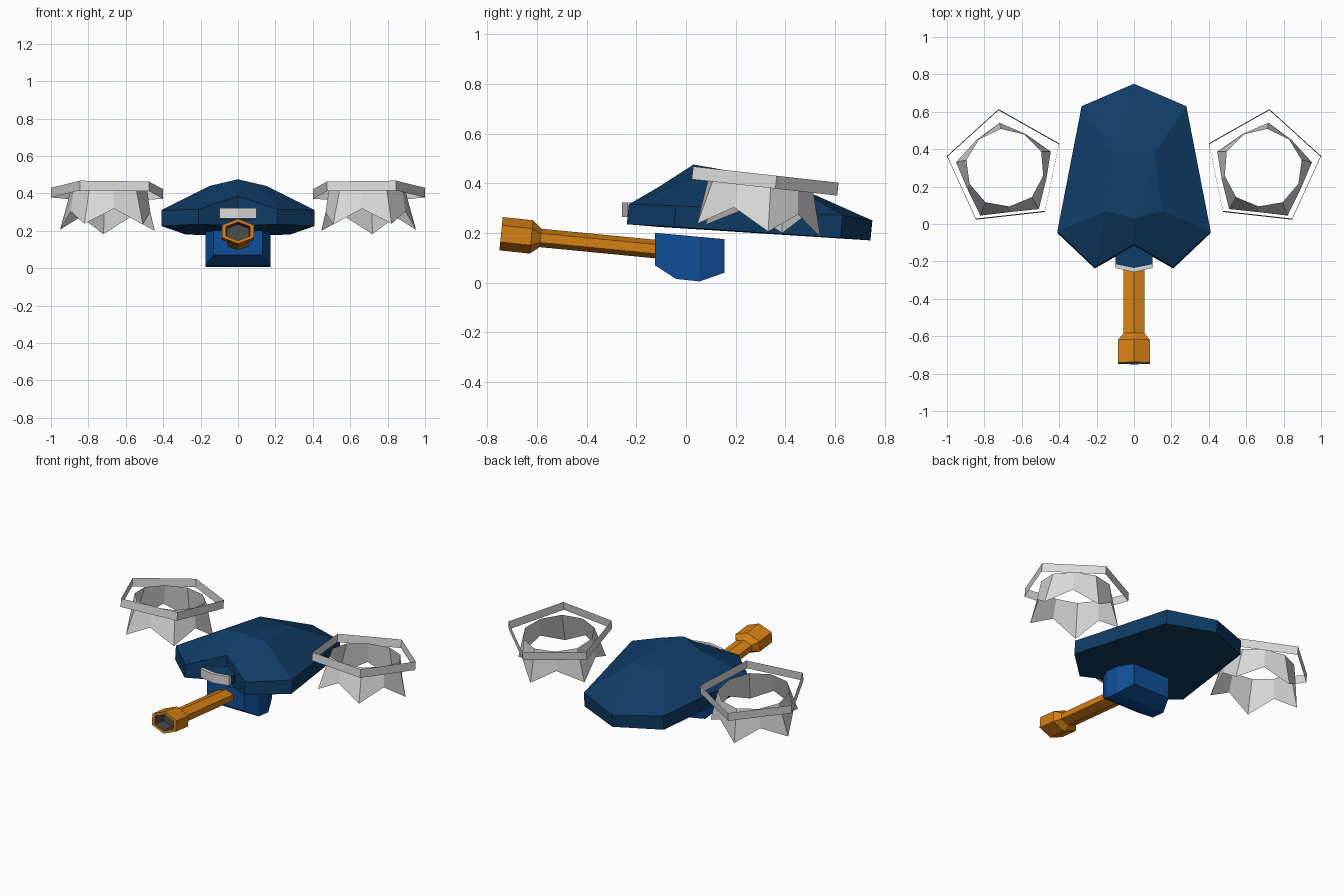
import bpy, bmesh, math
from mathutils import Matrix, Vector

if "Cube" in bpy.data.objects:
    bpy.data.objects.remove(bpy.data.objects["Cube"])


def material(name, color):
    m = bpy.data.materials.new(name)
    m.diffuse_color = (*color, 1)
    m.use_nodes = True
    m.node_tree.nodes["Principled BSDF"].inputs["Base Color"].default_value = m.diffuse_color
    return m


NAVY = material("navy", (0.005, 0.046, 0.135))
BLUE = material("blue", (0.005, 0.08, 0.32))
ORANGE = material("orange", (0.66, 0.215, 0.007))
GREY = material("light grey", (0.70, 0.70, 0.70))
DARK = material("dark grey", (0.07, 0.07, 0.07))


def make(name, verts, faces, mats, mirror=False):
    """Flat-shaded object, optionally mirrored across x = 0."""
    me = bpy.data.meshes.new(name)
    me.from_pydata([tuple(v) for v in verts], [], faces)
    bm = bmesh.new()
    bm.from_mesh(me)
    bmesh.ops.recalc_face_normals(bm, faces=bm.faces)
    bm.to_mesh(me)
    bm.free()
    for m in mats:
        me.materials.append(m)
    ob = bpy.data.objects.new(name, me)
    bpy.context.collection.objects.link(ob)
    if mirror:
        mod = ob.modifiers.new("mirror", 'MIRROR')
        mod.use_clip = True
    return ob


def loft(name, rings, mats, start_cap=True, end_cap=True):
    """Skin closed rings that all have the same number of points."""
    n = len(rings[0])
    verts = [v for r in rings for v in r]
    faces = [(k * n + i, k * n + (i + 1) % n, (k + 1) * n + (i + 1) % n, (k + 1) * n + i)
             for k in range(len(rings) - 1) for i in range(n)]
    if start_cap:
        faces.append(tuple(range(n)))
    if end_cap:
        faces.append(tuple(range(len(verts) - n, len(verts))))
    return make(name, verts, faces, mats)


# Faceted hull: one half, outline from notch round to tail, then roof points
outline = [(0, -0.11, 0.385, 0.225), (0.21, -0.23, 0.315, 0.235), (0.41, -0.04, 0.31, 0.225),
           (0.28, 0.63, 0.27, 0.18), (0, 0.75, 0.25, 0.17)]
verts = [(x, y, t) for x, y, t, b in outline]
verts += [(x, y - 0.008, b) for x, y, t, b in outline]
verts += [(0, 0.03, 0.475), (0.15, 0.07, 0.44), (0.11, 0.38, 0.415), (0, 0.38, 0.415)]
faces = [(i, i + 1, i + 6, i + 5) for i in range(4)]
faces += [(5, 6, 7), (5, 7, 8, 9)]
faces += [(0, 1, 11, 10), (1, 2, 11), (2, 3, 12, 11), (3, 4, 12), (4, 13, 12),
          (10, 11, 12), (10, 12, 13)]
make("hull", verts, faces, [NAVY], mirror=True)


# Nose block in the notch, with a shallow pointed plate on its front
def nose_ring(z, points):
    return [(x, y, z) for x, y in points]


block = [(-0.10, 0.0), (-0.10, -0.215), (0, -0.235), (0.10, -0.215), (0.10, 0.0)]
loft("nose_block", [nose_ring(0.26, block), nose_ring(0.315, block)], [NAVY])
plate = [(-0.10, -0.215), (-0.10, -0.235), (0, -0.258), (0.10, -0.235), (0.10, -0.215), (0, -0.235)]
loft("nose_plate", [nose_ring(0.265, plate), nose_ring(0.322, plate)], [GREY])

# Turret: chamfered block with a rounded belly
sections = [(-0.125, 0.13, 0.07, 0.20), (-0.04, 0.175, 0.015, 0.193),
            (0.055, 0.175, 0.005, 0.184), (0.155, 0.13, 0.04, 0.175)]
loft("turret", [[(-w, y, b), (w, y, b), (w, y, t), (-w, y, t)]
                for y, w, b, t in sections], [BLUE])


# Hexagonal gun barrel with flared, hollow muzzle
def hexagon(y, z, half_w, half_h):
    ring = []
    for i in range(6):
        a = math.radians(90 + 60 * i)
        dz = math.sin(a) * half_h
        ring.append((math.cos(a) * half_w / math.cos(math.radians(30)), y + 0.1 * dz, z + dz))
    return ring


barrel = [(-0.09, 0.132, 0.055, 0.037), (-0.585, 0.180, 0.055, 0.037),
          (-0.622, 0.184, 0.085, 0.067), (-0.744, 0.197, 0.085, 0.067),
          (-0.744, 0.197, 0.065, 0.050), (-0.66, 0.188, 0.060, 0.046)]
gun = loft("gun_barrel", [hexagon(*s) for s in barrel], [ORANGE, DARK])
for p in gun.data.polygons:
    # bore walls and floor are the faces lying inside the muzzle rim
    if p.index >= 24 and p.index != 30:
        p.material_index = 1


# Rotor guards: open pentagon band around a ten-sided skirt with five points
def rotor_ring(side, radii, heights, count):
    tilt = Matrix.Rotation(math.radians(-6.4), 3, 'X')
    centre = Vector((0.689, 0.302, 0.437))
    ring = []
    for i in range(count):
        a = math.radians(11.6) + math.tau * i / count
        r, h = radii[i % len(radii)], heights[i % len(heights)]
        v = centre + tilt @ Vector((r * math.cos(a), r * math.sin(a), h))
        ring.append((v.x * side, v.y, v.z))
    return ring


for side, label in ((1, "right"), (-1, "left")):
    loft(label + "_rotor_band", [rotor_ring(side, [0.316], [0], 5),
                                 rotor_ring(side, [0.316], [-0.052], 5)],
         [GREY], False, False)
    loft(label + "_rotor_skirt", [rotor_ring(side, [0.212, 0.208], [-0.025], 10),
                                  rotor_ring(side, [0.268, 0.225], [-0.227, -0.145], 10)],
         [GREY], False, False)
